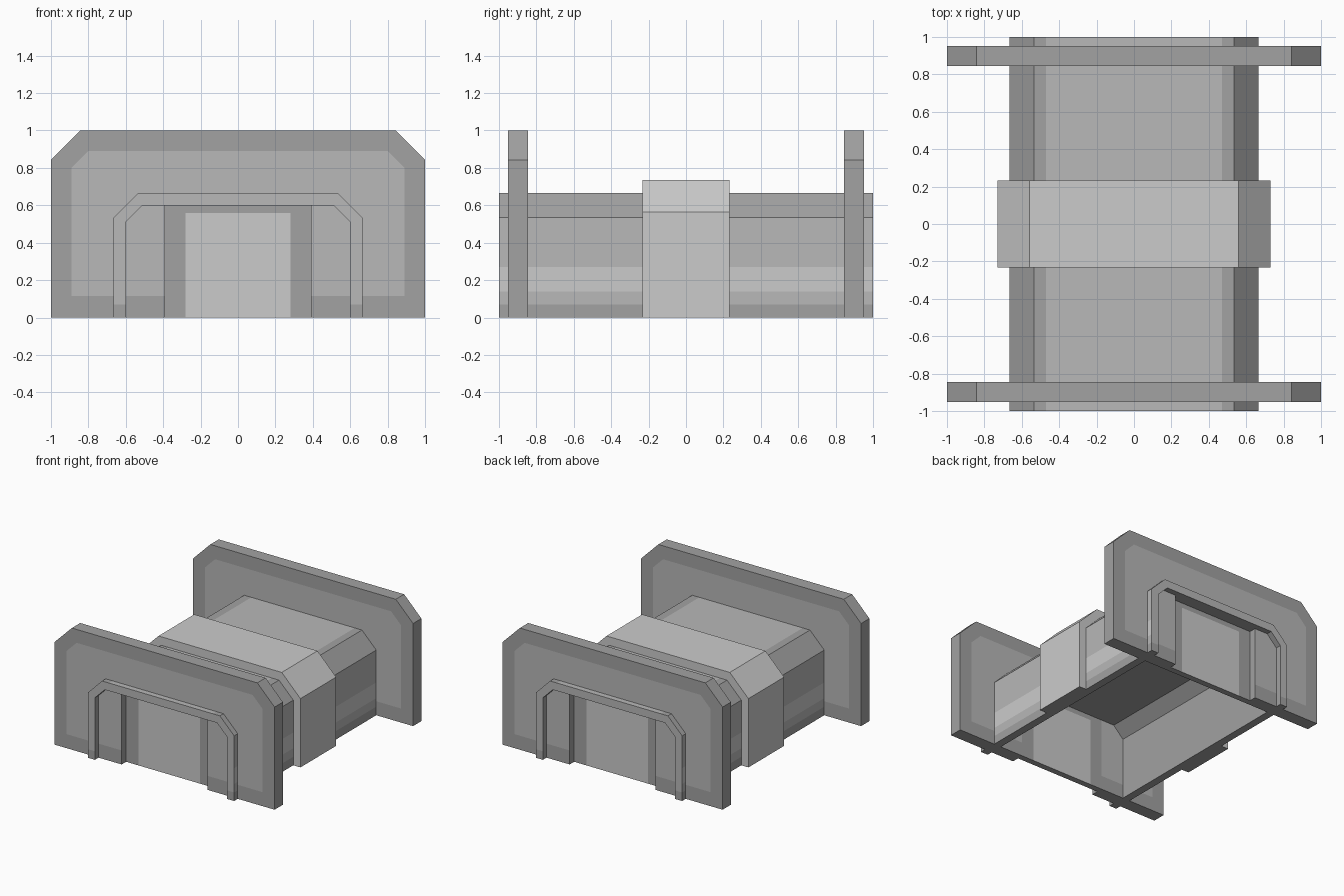
import bpy
import bmesh
from mathutils import Vector

if "Cube" in bpy.data.objects:
    bpy.data.objects.remove(bpy.data.objects["Cube"])

# Four greys, darkest to brightest
TONES = []
for tone, value in (("dark", 0.36), ("mid", 0.48), ("light", 0.61), ("bright", 0.8)):
    mat = bpy.data.materials.new(tone + "_grey")
    mat.diffuse_color = (value, value, value, 1)
    mat.use_nodes = True
    mat.node_tree.nodes["Principled BSDF"].inputs["Base Color"].default_value = mat.diffuse_color
    TONES.append(mat)
DARK, MID, LIGHT, BRIGHT = range(4)


def extrude_profile(name, points, y0, y1, paint, cuts=()):
    """Sweep an x-z outline from y0 to y1, split it along planes, tint each face."""
    bm = bmesh.new()
    face = bm.faces.new([bm.verts.new((x, y0, z)) for x, z in points])
    swept = bmesh.ops.extrude_face_region(bm, geom=[face])
    verts = [g for g in swept["geom"] if isinstance(g, bmesh.types.BMVert)]
    bmesh.ops.translate(bm, verts=verts, vec=(0, y1 - y0, 0))
    bmesh.ops.recalc_face_normals(bm, faces=bm.faces)
    # A cut (a, b, d) is the plane a*x + b*z = d
    for a, b, d in cuts:
        n = Vector((a, 0, b))
        bmesh.ops.bisect_plane(bm, geom=bm.verts[:] + bm.edges[:] + bm.faces[:],
                               plane_co=n * d / n.length_squared, plane_no=n)
    bm.normal_update()
    for f in bm.faces:
        f.material_index = paint(f.calc_center_median(), f.normal)
    mesh = bpy.data.meshes.new(name)
    bm.to_mesh(mesh)
    bm.free()
    for mat in TONES:
        mesh.materials.append(mat)
    obj = bpy.data.objects.new(name, mesh)
    bpy.context.collection.objects.link(obj)
    return obj


def arch(half, top, cut):
    """Outline with clipped top corners, from left foot to right foot."""
    left = [(-half, 0), (-half, top - cut), (-half + cut, top)]
    return left + [(-x, z) for x, z in reversed(left)]


def arch_ring(outer, inner):
    """Open-bottomed ring between two arches."""
    return arch(*outer) + arch(*inner)[::-1]


SHELL = (0.665, 0.665, 0.13)
BORE = (0.60, 0.60, 0.09)
BAND = (0.73, 0.735, 0.17)
WALL = (1.0, 1.0, 0.157)
DOOR_W, DOOR_H = 0.39, 0.60


def paint_shell(c, n):
    if abs(n.y) > 0.9:
        return MID if c.z > 0.07 else DARK
    if n.z > 0.9:
        return MID if abs(c.x) < 0.47 else DARK
    if n.x * c.x > 0 and abs(n.x) > 0.9 and c.z > 0.07:
        return BRIGHT if 0.14 < c.z < 0.27 else MID
    return DARK


def paint_band(c, n):
    return LIGHT if n.z > -0.5 else DARK


def paint_wall(c, n):
    inside = abs(c.x) < 0.89 and 0.115 < c.z < 0.89 and abs(c.x) + c.z < 1.69
    return MID if abs(n.y) > 0.9 and inside else DARK


def paint_door(c, n):
    return LIGHT if abs(n.y) > 0.9 and abs(c.x) < 0.28 and c.z < 0.56 else DARK


# Corridor shell, open underneath, and the raised band round its middle
extrude_profile("corridor_shell", arch_ring(SHELL, BORE), -1.0, 1.0, paint_shell,
                [(0, 1, 0.07), (0, 1, 0.14), (0, 1, 0.27), (1, 0, 0.47), (1, 0, -0.47)])
extrude_profile("middle_band", arch_ring(BAND, SHELL), -0.232, 0.232, paint_band)

# End walls with a doorway, each closed by a door set back on the outside
doorway = [(DOOR_W, 0), (DOOR_W, DOOR_H), (-DOOR_W, DOOR_H), (-DOOR_W, 0)]
wall_cuts = [(0, 1, 0.115), (0, 1, DOOR_H), (0, 1, 0.89)]
door_cuts = [(0, 1, 0.56)]
for s in (-1, 1):
    wall_cuts += [(s, 0, 0.89), (s, 0, DOOR_W), (s, 1, 1.69)]
    door_cuts.append((s, 0, 0.28))
for label, side in (("front", -1), ("back", 1)):
    extrude_profile(label + "_wall", arch(*WALL) + doorway,
                    side * 0.845, side * 0.953, paint_wall, wall_cuts)
    extrude_profile(label + "_door", doorway,
                    side * 0.845, side * 0.895, paint_door, door_cuts)
